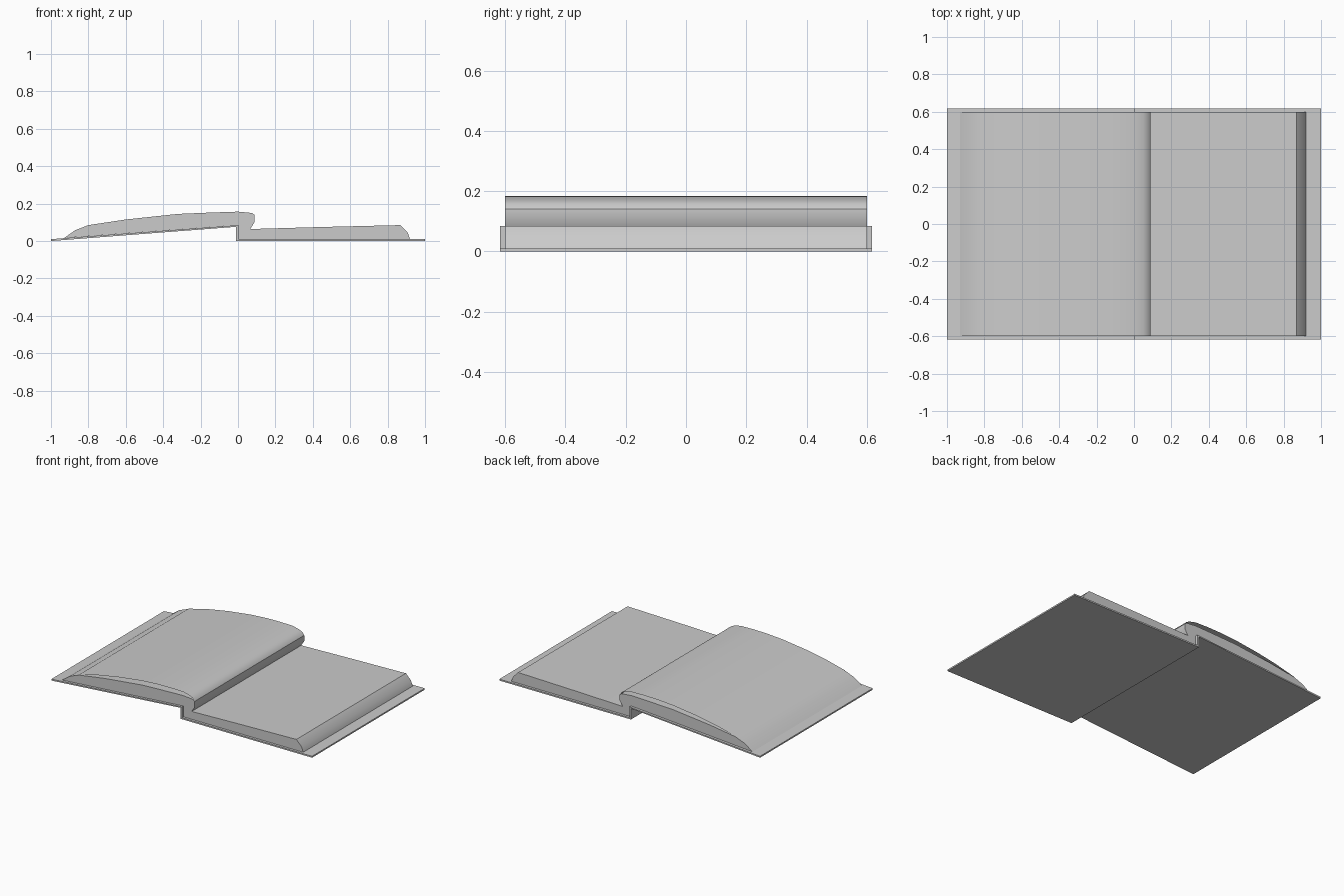
import bpy, bmesh, math

cube = bpy.data.objects.get("Cube")
if cube:
    bpy.data.objects.remove(cube)

grey = bpy.data.materials.new("plain grey")
grey.use_nodes = True
colour = (0.6, 0.6, 0.6, 1)
grey.diffuse_color = colour
grey.node_tree.nodes["Principled BSDF"].inputs["Base Color"].default_value = colour


def extrude_profile(name, points, half_depth, closed=True, angle=30):
    """Sweep an xz profile along y; closed profiles get end caps."""
    bm = bmesh.new()
    front = [bm.verts.new((x, -half_depth, z)) for x, z in points]
    back = [bm.verts.new((x, half_depth, z)) for x, z in points]
    count = len(points)
    for i in range(count if closed else count - 1):
        j = (i + 1) % count
        bm.faces.new((front[i], front[j], back[j], back[i]))
    if closed:
        bm.faces.new(front)
        bm.faces.new(back[::-1])
        bmesh.ops.recalc_face_normals(bm, faces=bm.faces)
    mesh = bpy.data.meshes.new(name)
    bm.to_mesh(mesh)
    bm.free()
    mesh.materials.append(grey)
    obj = bpy.data.objects.new(name, mesh)
    bpy.context.collection.objects.link(obj)
    bpy.ops.object.select_all(action="DESELECT")
    obj.select_set(True)
    bpy.context.view_layer.objects.active = obj
    bpy.ops.object.shade_smooth_by_angle(angle=math.radians(angle))
    return obj


# Cover: sloping left board, upright spine step, flat right board
extrude_profile("cover", [
    (-1, 0), (-0.01, 0.076), (-0.01, 0), (1, 0), (1, 0.01),
    (0.002, 0.01), (0.002, 0.085), (-1, 0.01)], 0.617)

# Page block: low right stack, overhanging fold, arched left stack
extrude_profile("page_block", [
    (-0.93, 0.016), (0.002, 0.085), (0.002, 0.01), (0.92, 0.01),
    (0.907, 0.045), (0.868, 0.085), (0.45, 0.075), (0.065, 0.064),
    (0.088, 0.1), (0.088, 0.14), (0.075, 0.15), (0, 0.157),
    (-0.15, 0.152), (-0.32, 0.145), (-0.6, 0.115), (-0.8, 0.085),
    (-0.87, 0.058)], 0.6, angle=45)

# Loose top sheet arching over the left stack
extrude_profile("lifted_page", [
    (-0.8, 0.087), (-0.65, 0.124), (-0.5, 0.151), (-0.32, 0.174),
    (-0.2, 0.182), (-0.1, 0.184), (0, 0.182), (0.05, 0.17),
    (0.075, 0.158), (0.088, 0.14)], 0.6, closed=False, angle=60)
